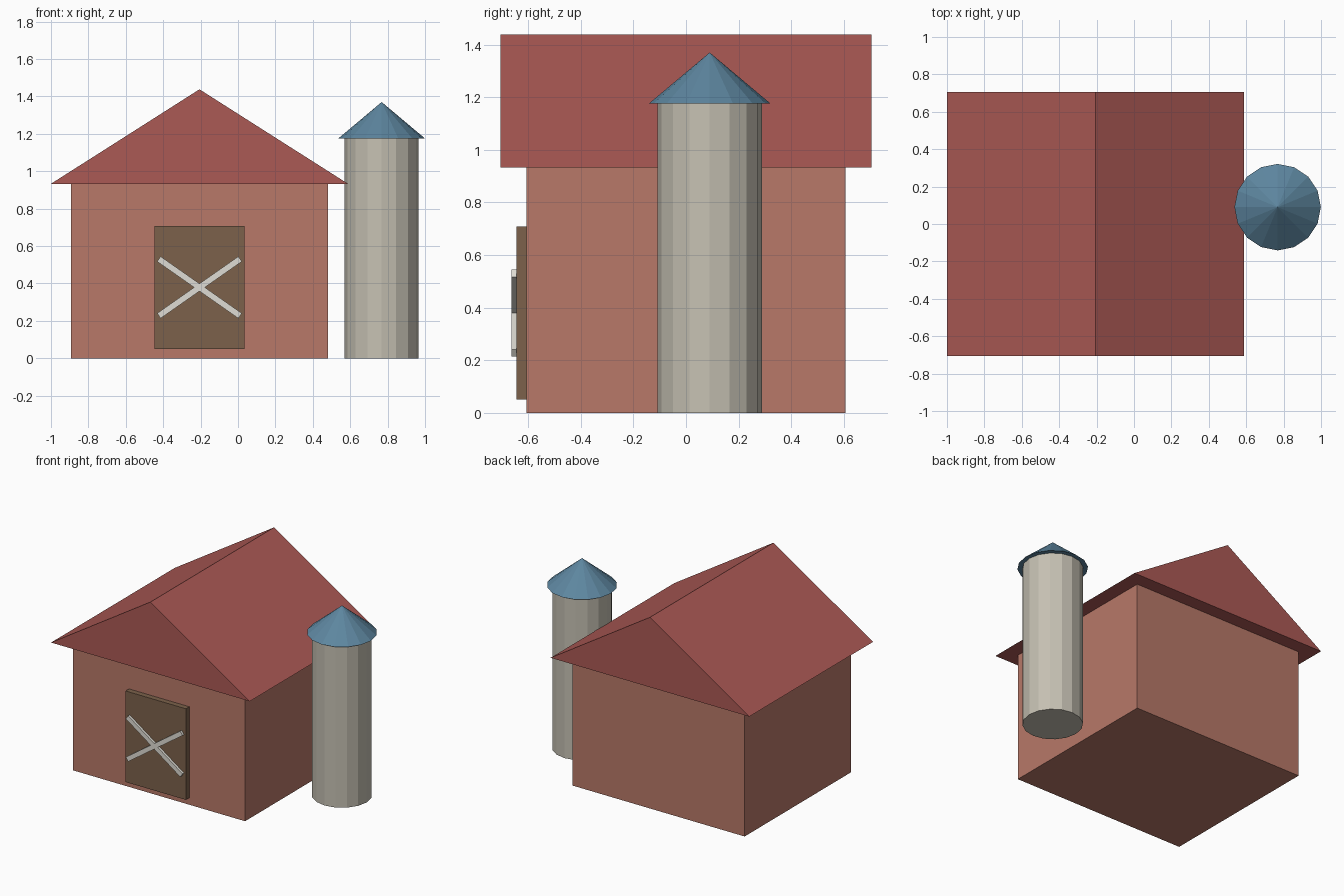
import bpy
from math import radians

if "Cube" in bpy.data.objects:
    bpy.data.objects.remove(bpy.data.objects["Cube"])

BARN_X = -0.206          # barn centre line
WALL_Z = 0.933           # eaves height


def material(name, rgb):
    m = bpy.data.materials.new(name)
    m.diffuse_color = (*rgb, 1)
    m.use_nodes = True
    m.node_tree.nodes["Principled BSDF"].inputs["Base Color"].default_value = m.diffuse_color
    return m


def box(name, lo, hi, mat):
    bpy.ops.mesh.primitive_cube_add(size=1, location=[(a + b) / 2 for a, b in zip(lo, hi)])
    ob = bpy.context.object
    ob.name = name
    ob.scale = [b - a for a, b in zip(lo, hi)]
    ob.data.materials.append(mat)
    return ob


def cone(name, r1, r2, z0, z1, mat):
    bpy.ops.mesh.primitive_cone_add(vertices=16, radius1=r1, radius2=r2, depth=z1 - z0,
                                    location=(0.768, 0.09, (z0 + z1) / 2))
    ob = bpy.context.object
    ob.name = name
    ob.data.materials.append(mat)
    return ob


wall_red = material("wall_red", (0.48, 0.19, 0.14))
roof_red = material("roof_red", (0.41, 0.10, 0.09))
wood = material("wood", (0.20, 0.12, 0.07))
white = material("white_paint", (0.74, 0.72, 0.66))
concrete = material("concrete", (0.56, 0.53, 0.45))
blue = material("blue_metal", (0.11, 0.24, 0.35))

# Barn body
box("barn_walls", (BARN_X - 0.687, -0.606, 0), (BARN_X + 0.687, 0.606, WALL_Z), wall_red)

# Gable roof: solid triangular prism along y
profile = [(-0.794, WALL_Z), (0.794, WALL_Z), (0, 1.438)]
verts = [(BARN_X + x, y, z) for y in (-0.706, 0.706) for x, z in profile]
mesh = bpy.data.meshes.new("barn_roof")
mesh.from_pydata(verts, [], [(0, 1, 2), (5, 4, 3), (0, 3, 4, 1), (1, 4, 5, 2), (2, 5, 3, 0)])
mesh.materials.append(roof_red)
roof = bpy.data.objects.new("barn_roof", mesh)
bpy.context.collection.objects.link(roof)

# Door with crossed braces
box("barn_door", (BARN_X - 0.241, -0.645, 0.05), (BARN_X + 0.241, -0.59, 0.708), wood)
for side, angle in (("left", 35), ("right", -35)):
    brace = box("door_brace_" + side, (BARN_X - 0.265, -0.663, 0.3625),
                (BARN_X + 0.265, -0.635, 0.3955), white)
    brace.rotation_euler.y = radians(angle)

# Silo
cone("silo_tower", 0.198, 0.198, 0, 1.176, concrete)
cone("silo_cap", 0.231, 0, 1.176, 1.37, blue)
